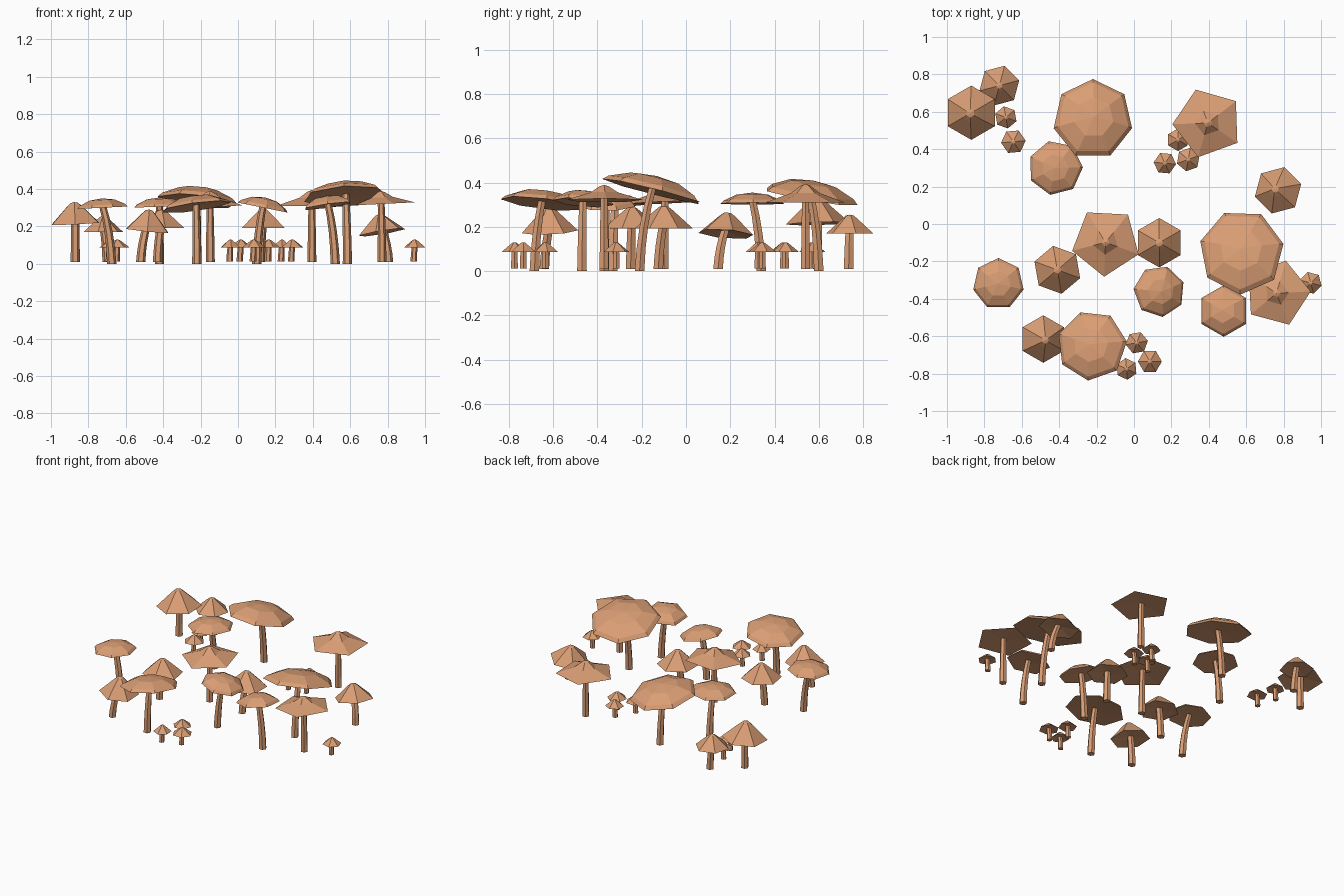
import bpy, bmesh, math
from mathutils import Vector

if "Cube" in bpy.data.objects:
    bpy.data.objects.remove(bpy.data.objects["Cube"])

mat = bpy.data.materials.new("warm tan")
mat.diffuse_color = (0.70, 0.34, 0.175, 1)
mat.use_nodes = True
mat.node_tree.nodes["Principled BSDF"].inputs["Base Color"].default_value = mat.diffuse_color
mat.roughness = 1.0


def finish(bm, name):
    bmesh.ops.recalc_face_normals(bm, faces=bm.faces)
    me = bpy.data.meshes.new(name)
    bm.to_mesh(me)
    bm.free()
    me.materials.append(mat)
    bpy.context.collection.objects.link(bpy.data.objects.new(name, me))


def skin(bm, rings, start, end):
    """Bridge rings of points and close both ends with a fan to a point."""
    vs = [[bm.verts.new(p) for p in r] for r in rings]
    n = len(vs[0])
    for a, b in zip(vs, vs[1:]):
        for i in range(n):
            j = (i + 1) % n
            bm.faces.new((a[i], a[j], b[j], b[i]))
    for ring, tip in ((vs[0], start), (vs[-1], end)):
        t = bm.verts.new(tip)
        for i in range(n):
            bm.faces.new((ring[i], ring[(i + 1) % n], t))


def cap(name, x, y, r, n, phase, rim, top, sx, sy, profile):
    """Faceted cap; sx, sy are the slopes of its rim plane."""
    h = top - rim

    def point(f, g, ang):
        dx, dy = r * f * math.cos(ang), r * f * math.sin(ang)
        return Vector((x + dx - h * g * sx, y + dy - h * g * sy,
                       rim + h * g + sx * dx + sy * dy))
    rings = [[point(f, g, math.radians(phase) + i * math.tau / n) for i in range(n)]
             for f, g in profile]
    bm = bmesh.new()
    skin(bm, rings, point(0, 0.15, 0), point(0, 1, 0))
    finish(bm, name)


def stem(name, base, tip, r0, r1):
    """Six-sided stem that rises straight, then bends to the cap."""
    mid = Vector((base.x * .85 + tip.x * .15, base.y * .85 + tip.y * .15, tip.z * .55))
    rings = []
    for k in range(5):
        t = k / 4
        p = base * (1 - t) ** 2 + mid * (2 * t * (1 - t)) + tip * t * t
        r = r0 + (r1 - r0) * t
        rings.append([p + Vector((r * math.cos(a), r * math.sin(a), 0))
                      for a in (i * math.tau / 6 for i in range(6))])
    bm = bmesh.new()
    skin(bm, rings, base, tip)
    finish(bm, name)


DOME = [(1, 0), (.9, .3), (.5, .82)]
CONE = [(1, 0), (.33, .78), (.16, .96)]
FLAT = [(1, 0), (.36, .5), (.12, .9)]

# x, y, radius, sides, phase, rim z, top z, slope x, slope y, stem base x, y
domes = [
    (-.22, .56, .215, 7, 90, .335, .41, -.08, -.17, -.22, .60),
    (-.42, .30, .147, 7, 53, .305, .355, .03, .0, -.42, .34),
    (.575, -.15, .228, 7, 11, .36, .43, .06, -.25, .585, -.21),
    (.48, -.465, .138, 6, 30, .31, .365, .14, -.08, .52, -.47),
    (.135, -.36, .138, 7, 72, .30, .355, -.2, .0, .10, -.37),
    (-.725, -.32, .138, 7, 90, .30, .35, .05, .0, -.675, -.33),
    (-.225, -.65, .188, 7, 58, .305, .365, .13, -.12, -.22, -.685),
]
cones = [
    (-.87, .595, .145, 6, 90, .215, .33, .05, .03, -.87, .595),
    (-.72, .74, .11, 6, 75, .17, .255, .0, .0, -.70, .735),
    (.77, .18, .128, 6, 75, .168, .265, .16, -.08, .805, .145),
    (.135, -.10, .132, 6, 30, .192, .295, .0, .0, .12, -.125),
    (-.41, -.245, .13, 6, 40, .192, .29, .0, .0, -.43, -.25),
    (-.485, -.615, .127, 6, 90, .178, .29, -.1, .05, -.52, -.64),
]
flats = [
    (.395, .54, .19, 5, 38, .31, .395, .0, .0, .395, .54),
    (.765, -.37, .18, 5, 3, .32, .39, .05, .0, .77, -.37),
    (-.15, -.095, .187, 5, 51, .31, .39, .03, .04, -.148, -.10),
]
# x, y, radius of the tiny ones
tiny = [(-.685, .57, .06), (-.645, .44, .066), (.235, .45, .06), (.165, .325, .06),
        (.29, .345, .064), (.945, -.315, .06), (.015, -.635, .06), (-.04, -.775, .058),
        (.085, -.735, .064)]

# Large and medium mushrooms
for kind, rows, prof, r0, r1, z0 in (("dome", domes, DOME, .025, .019, 0),
                                     ("cone", cones, CONE, .025, .021, .01),
                                     ("flat", flats, FLAT, .024, .018, .01)):
    for k, (x, y, r, n, ph, rim, top, sx, sy, bx, by) in enumerate(rows):
        cap(f"{kind}_cap_{k + 1}", x, y, r, n, ph, rim, top, sx, sy, prof)
        stem(f"{kind}_stem_{k + 1}", Vector((bx, by, z0)),
             Vector((x, y, rim + (top - rim) * .3)), r0, r1)

# Tiny mushrooms
for k, (x, y, r) in enumerate(tiny):
    cap(f"tiny_cap_{k + 1}", x, y, r, 6, 40 + 25 * k, .087, .13, 0, 0, CONE)
    stem(f"tiny_stem_{k + 1}", Vector((x - .005, y, .012)), Vector((x, y, .1)), .018, .015)
